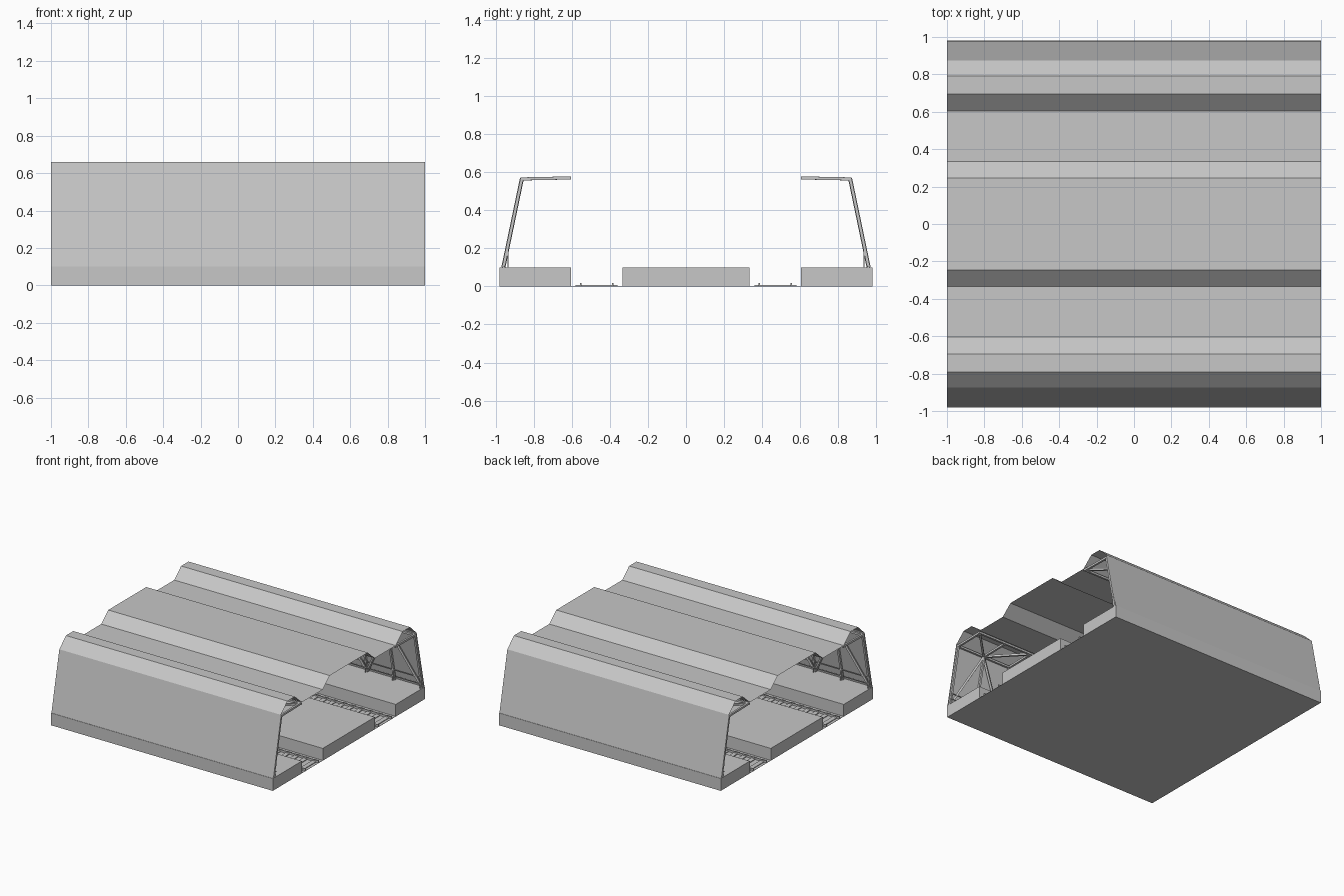
import bpy
import bmesh
from mathutils import Vector

cube = bpy.data.objects.get("Cube")
if cube:
    bpy.data.objects.remove(cube, do_unlink=True)

grey = bpy.data.materials.new("light_grey")
grey.use_nodes = True
colour = (0.57, 0.57, 0.57, 1)
grey.diffuse_color = colour
grey.node_tree.nodes["Principled BSDF"].inputs["Base Color"].default_value = colour


def finish(name, bm):
    mesh = bpy.data.meshes.new(name)
    bm.to_mesh(mesh)
    bm.free()
    mesh.materials.append(grey)
    obj = bpy.data.objects.new(name, mesh)
    bpy.context.collection.objects.link(obj)
    return obj


def add_box(bm, low, high):
    low, high = Vector(low), Vector(high)
    made = bmesh.ops.create_cube(bm, size=1)["verts"]
    for v in made:
        v.co = (low + high) / 2 + v.co * (high - low)


def add_beam(bm, start, end, width):
    """Square bar between two points."""
    start, end = Vector(start), Vector(end)
    axis = end - start
    turn = axis.to_track_quat('Z', 'Y')
    for v in bmesh.ops.create_cube(bm, size=1)["verts"]:
        v.co = (start + end) / 2 + turn @ Vector((v.co.x * width, v.co.y * width, v.co.z * axis.length))


def mirror_y(obj):
    mod = obj.modifiers.new("mirror", 'MIRROR')
    mod.use_axis = (False, True, False)


# Ground sheet and platforms
bm = bmesh.new()
add_box(bm, (-1, -0.98, 0), (1, 0.98, 0.002))
finish("ground_sheet", bm)

bm = bmesh.new()
add_box(bm, (-1, -0.335, 0), (1, 0.335, 0.1))
finish("centre_platform", bm)

bm = bmesh.new()
add_box(bm, (-1, 0.605, 0), (1, 0.98, 0.1))
mirror_y(finish("side_platforms", bm))

# Folded shell: sloping walls and ridged roof, extruded along x
half = [(0.977, 0.1), (0.875, 0.58), (0.79, 0.66), (0.695, 0.66),
        (0.605, 0.58), (0.335, 0.58), (0.245, 0.66)]
profile = [(-y, z) for y, z in half] + half[::-1]
bm = bmesh.new()
rows = [[bm.verts.new((x, y, z)) for y, z in profile] for x in (-1, 1)]
for i in range(len(profile) - 1):
    bm.faces.new((rows[0][i], rows[1][i], rows[1][i + 1], rows[0][i + 1]))
finish("wall_and_roof_shell", bm)

# Lattice behind each wall and flat truss under each outer ridge
bays = 8
step = 1.98 / bays
stations = [-0.99 + step * i for i in range(bays + 1)]
foot, head = (0.96, 0.1), (0.863, 0.565)
inner = (0.613, 0.57)
bar = 0.016
bm = bmesh.new()
for y, z in (head, inner):
    add_beam(bm, (-1, y, z), (1, y, z), bar)
for x in stations:
    add_beam(bm, (x, *foot), (x, *head), bar)
    add_beam(bm, (x, *head), (x, *inner), bar)
for i in range(bays):
    a, b = stations[i], stations[i + 1]
    if i % 2:
        a, b = b, a
    add_beam(bm, (a, *foot), (b, *head), bar)
    add_beam(bm, (a, *inner), (b, *head), bar)
mirror_y(finish("wall_lattice", bm))

# Railings on the outer platforms
bm = bmesh.new()
for z in (0.14, 0.19):
    add_beam(bm, (-1, 0.935, z), (1, 0.935, z), 0.006)
for x in stations:
    add_beam(bm, (x, 0.935, 0.1), (x, 0.935, 0.19), 0.006)
mirror_y(finish("platform_railings", bm))

# Tracks
bm = bmesh.new()
for y in (0.385, 0.553):
    add_box(bm, (-1, y - 0.004, 0.002), (1, y + 0.004, 0.018))
mirror_y(finish("rails", bm))

bm = bmesh.new()
for i in range(25):
    x = -0.96 + 0.08 * i
    add_box(bm, (x - 0.018, 0.36, 0.002), (x + 0.018, 0.58, 0.008))
mirror_y(finish("sleepers", bm))
